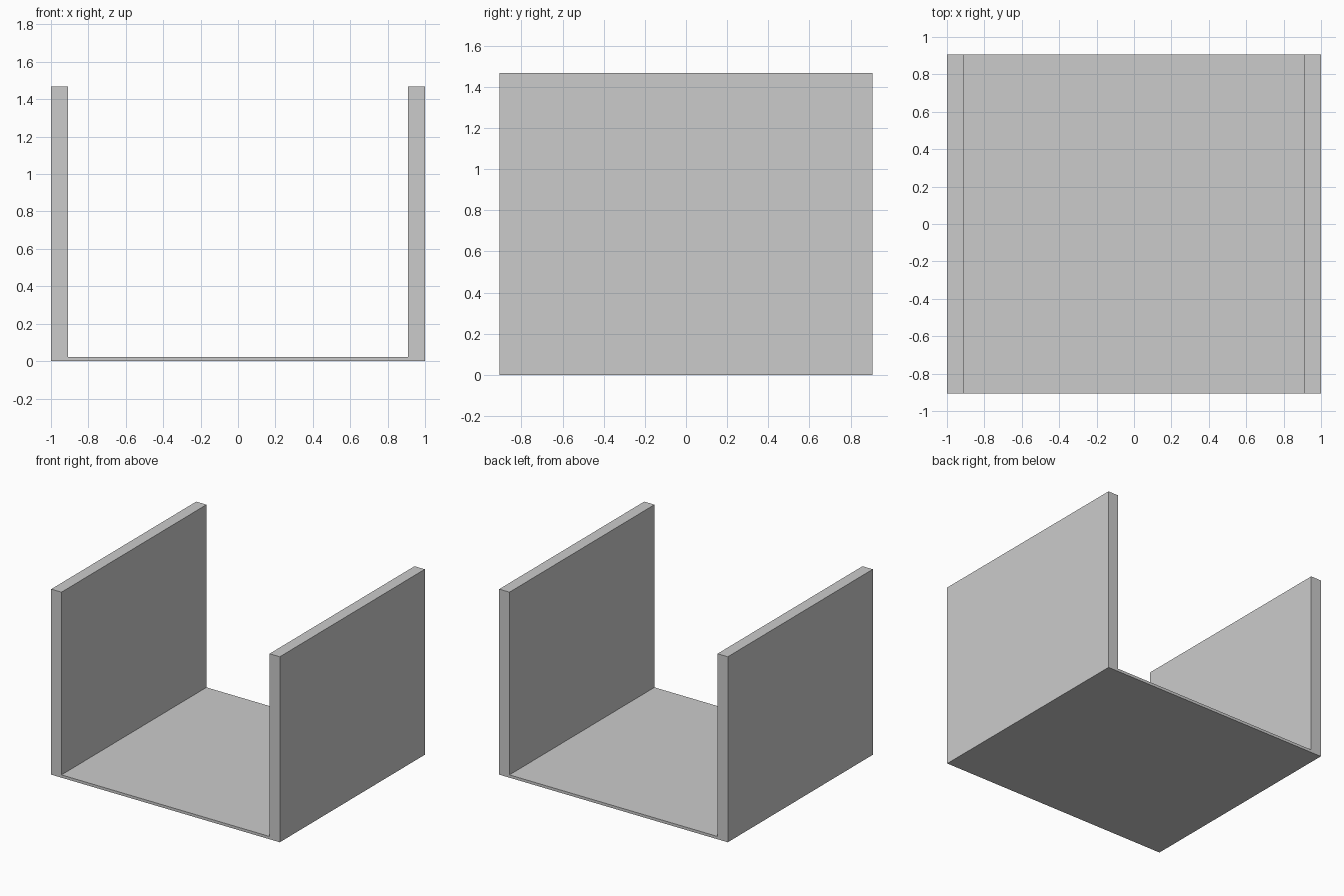
import bpy
import bmesh

if "Cube" in bpy.data.objects:
    bpy.data.objects.remove(bpy.data.objects["Cube"])

HALF_W, INNER, HALF_D = 1.0, 0.91, 0.906
HEIGHT, FLOOR = 1.467, 0.022

# U-shaped channel: one profile swept front to back
right = [(HALF_W, 0), (HALF_W, HEIGHT), (INNER, HEIGHT), (INNER, FLOOR)]
profile = right + [(-x, z) for x, z in reversed(right)]

bm = bmesh.new()
front = bm.faces.new([bm.verts.new((x, -HALF_D, z)) for x, z in profile])
swept = bmesh.ops.extrude_face_region(bm, geom=[front], use_keep_orig=True)
verts = [g for g in swept["geom"] if isinstance(g, bmesh.types.BMVert)]
bmesh.ops.translate(bm, verts=verts, vec=(0, 2 * HALF_D, 0))
bmesh.ops.recalc_face_normals(bm, faces=bm.faces[:])

mesh = bpy.data.meshes.new("u_channel")
bm.to_mesh(mesh)
bm.free()
bpy.context.collection.objects.link(bpy.data.objects.new("u_channel", mesh))
